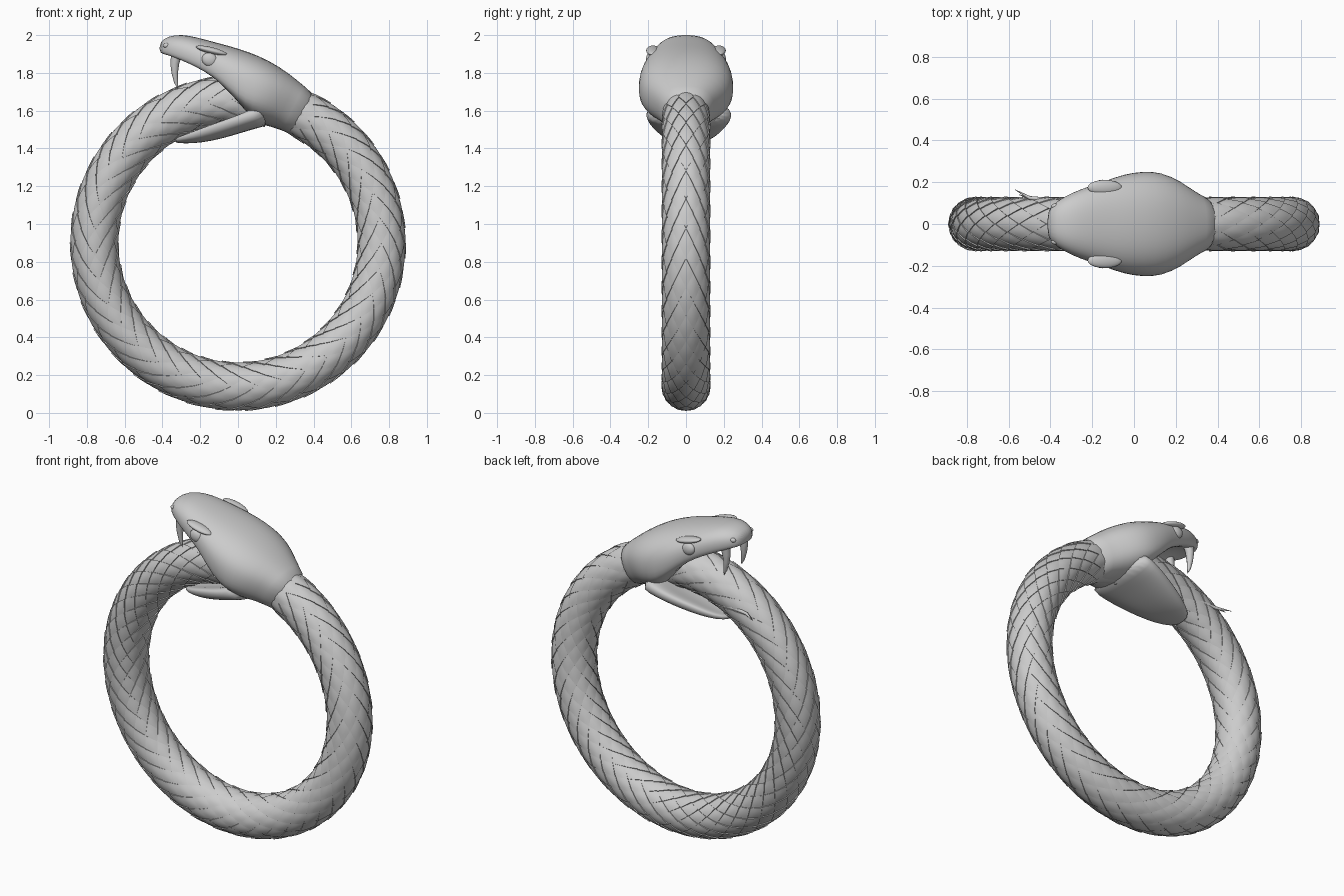
import bpy
import bmesh
from math import sin, cos, pi, radians, copysign

cube = bpy.data.objects.get("Cube")
if cube:
    bpy.data.objects.remove(cube)

grey = bpy.data.materials.new("stone_grey")
grey.use_nodes = True
colour = (0.6, 0.6, 0.6, 1)
grey.diffuse_color = colour
grey.node_tree.nodes["Principled BSDF"].inputs["Base Color"].default_value = colour

RING, BODY, MID = 0.76, 0.124, 0.9   # ring radius, body radius, ring centre height


def finish(name, bm, angle=40, subsurf=0):
    bmesh.ops.recalc_face_normals(bm, faces=bm.faces)
    mesh = bpy.data.meshes.new(name)
    bm.to_mesh(mesh)
    bm.free()
    obj = bpy.data.objects.new(name, mesh)
    bpy.context.collection.objects.link(obj)
    mesh.materials.append(grey)
    if subsurf:
        obj.modifiers.new("smooth", 'SUBSURF').levels = subsurf
        obj.modifiers["smooth"].render_levels = subsurf
    bpy.ops.object.select_all(action='DESELECT')
    obj.select_set(True)
    bpy.context.view_layer.objects.active = obj
    bpy.ops.object.shade_smooth_by_angle(angle=radians(angle))
    return obj


def on_body(along, around, height):
    """Point on the ring: angle along it, angle around the body, height above the skin."""
    r = BODY + height
    d = RING + r * cos(around)
    return (d * cos(along), r * sin(around), MID + d * sin(along))


def bridge(bm, rings, closed=True):
    n = len(rings[0])
    for a, b in zip(rings, rings[1:]):
        for i in range(n if closed else n - 1):
            j = (i + 1) % n
            bm.faces.new((a[i], a[j], b[j], b[i]))


def loft(name, stations, arch_top=0, arch_bottom=0, shift=0, sides=24):
    """Skin sections given as top x, top z, bottom x, bottom z, half width, widest level, arch."""
    bm = bmesh.new()
    rings = []
    for tx, tz, bx, bz, w, level, arch in stations:
        ring = []
        for k in range(sides):
            c, s = cos(2 * pi * k / sides), sin(2 * pi * k / sides)
            bend = arch * (arch_top if s > 0 else arch_bottom)
            push = abs(s) ** (0.85 - 0.35 * bool(bend)) - bend * abs(s) ** 4
            f = level + (push * (1 - level) if s > 0 else -push * level)
            y = w * copysign(abs(c) ** 0.85, c) + shift
            ring.append(bm.verts.new((bx + (tx - bx) * f, y, bz + (tz - bz) * f)))
        rings.append(ring)
    bridge(bm, rings)
    bm.faces.new(rings[0])
    bm.faces.new(rings[-1])
    return finish(name, bm, 60, 1)


def ball(name, centre, size, tilt=0):
    bpy.ops.mesh.primitive_uv_sphere_add(segments=20, ring_count=12, radius=1,
                                         location=centre, rotation=(0, tilt, 0))
    obj = bpy.context.object
    obj.name, obj.scale = name, size
    obj.data.materials.append(grey)
    bpy.ops.object.shade_smooth()


def horn(name, points, radii):
    """Tapered tube along a path."""
    data = bpy.data.curves.new(name, 'CURVE')
    data.dimensions, data.bevel_depth, data.bevel_resolution = '3D', 1, 3
    data.use_fill_caps = True
    spline = data.splines.new('POLY')
    spline.points.add(len(points) - 1)
    for p, co, r in zip(spline.points, points, radii):
        p.co, p.radius = (*co, 1), r
    obj = bpy.data.objects.new(name, data)
    bpy.context.collection.objects.link(obj)
    data.materials.append(grey)
    bpy.ops.object.select_all(action='DESELECT')
    obj.select_set(True)
    bpy.context.view_layer.objects.active = obj
    bpy.ops.object.convert(target='MESH')
    bpy.ops.object.shade_smooth_by_angle(angle=radians(50))


# Body ring under the scales
bm = bmesh.new()
rings = [[bm.verts.new(on_body(2 * pi * i / 120, 2 * pi * j / 30, -0.003)) for j in range(30)]
         for i in range(120)]
bridge(bm, rings + rings[:1])
finish("body", bm)

# Overlapping diamond scales, tips lifted towards the tail
ROWS, COLS = 70, 10
steps = (-1, -0.5, 0, 0.5, 1, 1)
bm = bmesh.new()
for i in range(ROWS):
    along = radians(62) - 2 * pi * i / ROWS
    if radians(-278) < along < radians(62.5):
        for j in range(COLS):
            around = 2 * pi * (j + i % 2 / 2) / COLS
            grid = []
            for a, p in enumerate(steps):
                row = []
                for b, q in enumerate(steps):
                    u, v = (p + q) / 2, (p - q) / 2
                    lift = 0.001 + 0.006 * u + 0.003 * (1 - p * p) * (1 - q * q)
                    if 5 in (a, b):          # skirt closing the raised edge
                        lift = -0.006
                    row.append(bm.verts.new(on_body(along - u * 1.08 * 2 * pi / ROWS,
                                                    around + v * 1.08 * pi / COLS, lift)))
                grid.append(row)
            bridge(bm, grid, closed=False)
finish("scales", bm, 35)

# Skull and upper jaw, from the neck to the snout
loft("skull", [
    (0.43, 1.67, 0.31, 1.46, 0.120, 0.5, 0),
    (0.35, 1.73, 0.23, 1.50, 0.145, 0.5, 0),
    (0.27, 1.80, 0.16, 1.52, 0.210, 0.5, 0),
    (0.16, 1.87, 0.10, 1.53, 0.250, 0.5, 0),
    (0.05, 1.915, 0.04, 1.58, 0.255, 0.45, 0.1),
    (-0.05, 1.945, -0.05, 1.67, 0.240, 0.4, 0.5),
    (-0.13, 1.965, -0.13, 1.75, 0.210, 0.4, 1),
    (-0.22, 1.99, -0.22, 1.805, 0.180, 0.4, 1),
    (-0.30, 2.005, -0.30, 1.845, 0.150, 0.4, 1),
    (-0.37, 1.995, -0.37, 1.88, 0.110, 0.4, 0.6),
    (-0.415, 1.965, -0.42, 1.90, 0.065, 0.4, 0),
], arch_bottom=0.8)

# Lower jaw, a shallow trough
loft("lower_jaw", [
    (0.13, 1.66, 0.18, 1.525, 0.225, 0.6, 0),
    (0.06, 1.62, 0.11, 1.51, 0.230, 0.6, 0.5),
    (-0.02, 1.585, 0.01, 1.48, 0.215, 0.65, 1),
    (-0.11, 1.55, -0.09, 1.45, 0.185, 0.7, 1),
    (-0.20, 1.515, -0.19, 1.43, 0.150, 0.7, 1),
    (-0.28, 1.48, -0.28, 1.425, 0.110, 0.7, 1),
    (-0.34, 1.455, -0.34, 1.43, 0.055, 0.6, 0),
], arch_top=1.2, shift=0.015)

# Eyes, brows, nostrils and fangs on both sides
for side, word in ((1, "left"), (-1, "right")):
    ball(word + "_eye", (-0.15, side * 0.19, 1.87), (0.042, 0.022, 0.036), radians(20))
    ball(word + "_brow", (-0.14, side * 0.175, 1.918), (0.085, 0.036, 0.018), radians(14))
    ball(word + "_nostril", (-0.375, side * 0.085, 1.945), (0.022, 0.014, 0.014))
    y = side * 0.085
    horn(word + "_fang",
         [(-0.325, y, 1.90), (-0.335, y, 1.85), (-0.335, y, 1.80), (-0.328, y, 1.75),
          (-0.318, y, 1.715)],
         [0.03, 0.025, 0.018, 0.011, 0.001])

# Forked tongue lying along the back of the body
horn("tongue", [(-0.34, 0.11, 1.54), (-0.42, 0.115, 1.545), (-0.5, 0.125, 1.54), (-0.57, 0.165, 1.53)],
     [0.012, 0.012, 0.009, 0.001])
horn("tongue_fork", [(-0.5, 0.125, 1.54), (-0.55, 0.14, 1.525)], [0.008, 0.001])
